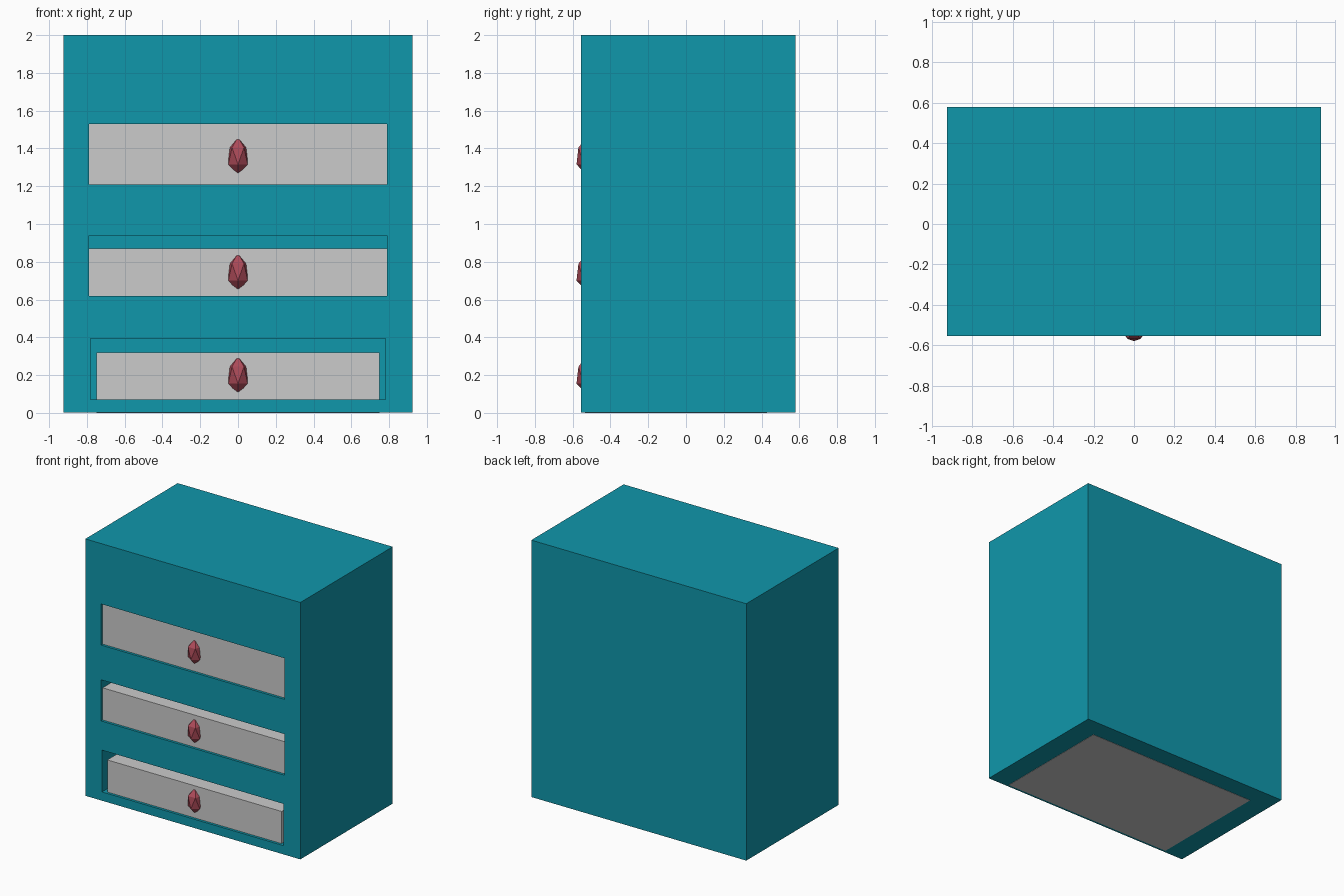
import bpy
from math import radians

if "Cube" in bpy.data.objects:
    bpy.data.objects.remove(bpy.data.objects["Cube"])


def material(name, color):
    m = bpy.data.materials.new(name)
    m.diffuse_color = (*color, 1)
    m.use_nodes = True
    m.node_tree.nodes["Principled BSDF"].inputs["Base Color"].default_value = m.diffuse_color
    return m


def box(name, x, y0, y1, z0, z1, mat=None):
    """Box symmetric in x, given its half width and its y and z ranges."""
    bpy.ops.mesh.primitive_cube_add(size=1, location=(0, (y0 + y1) / 2, (z0 + z1) / 2))
    ob = bpy.context.object
    ob.name = name
    ob.scale = (2 * x, y1 - y0, z1 - z0)
    bpy.ops.object.transform_apply(location=False, rotation=False, scale=True)
    if mat:
        ob.data.materials.append(mat)
    return ob


teal = material("teal_paint", (0.005, 0.31, 0.41))
red = material("red_gem", (0.42, 0.07, 0.10))

# Cabinet body (the lowest drawer shows flush through its underside)
body = box("cabinet_body", 0.925, -0.555, 0.58, 0.002, 2.0, teal)

# name, opening half width, opening z range, drawer half width, drawer z range, knob z
drawers = [
    ("bottom", 0.782, 0.07, 0.395, 0.75, 0.0, 0.32, 0.20),
    ("middle", 0.79, 0.62, 0.94, 0.80, 0.55, 0.87, 0.745),
    ("top", 0.79, 1.21, 1.53, 0.80, 1.20, 1.54, 1.36),
]

for name, ox, oz0, oz1, dx, dz0, dz1, kz in drawers:
    # Drawer opening cut into the body
    cutter = box(name + "_opening_cutter", ox, -0.7, 0.43, oz0, oz1, teal)
    cutter.hide_render = True
    cut = body.modifiers.new(name + "_opening", 'BOOLEAN')
    cut.operation = 'DIFFERENCE'
    cut.solver = 'EXACT'
    cut.object = cutter
    bpy.context.view_layer.objects.active = body
    bpy.ops.object.modifier_apply(modifier=cut.name)
    bpy.data.objects.remove(cutter)

    # Drawer, slightly recessed
    box(name + "_drawer", dx, -0.535, 0.43, dz0, dz1)

    # Faceted gem knob
    bpy.ops.mesh.primitive_ico_sphere_add(subdivisions=1, radius=1, location=(0, -0.526, kz),
                                          rotation=(0, 0, radians(90)))
    knob = bpy.context.object
    knob.name = name + "_knob"
    knob.scale = (0.06, 0.06, 0.1)
    knob.data.materials.append(red)
